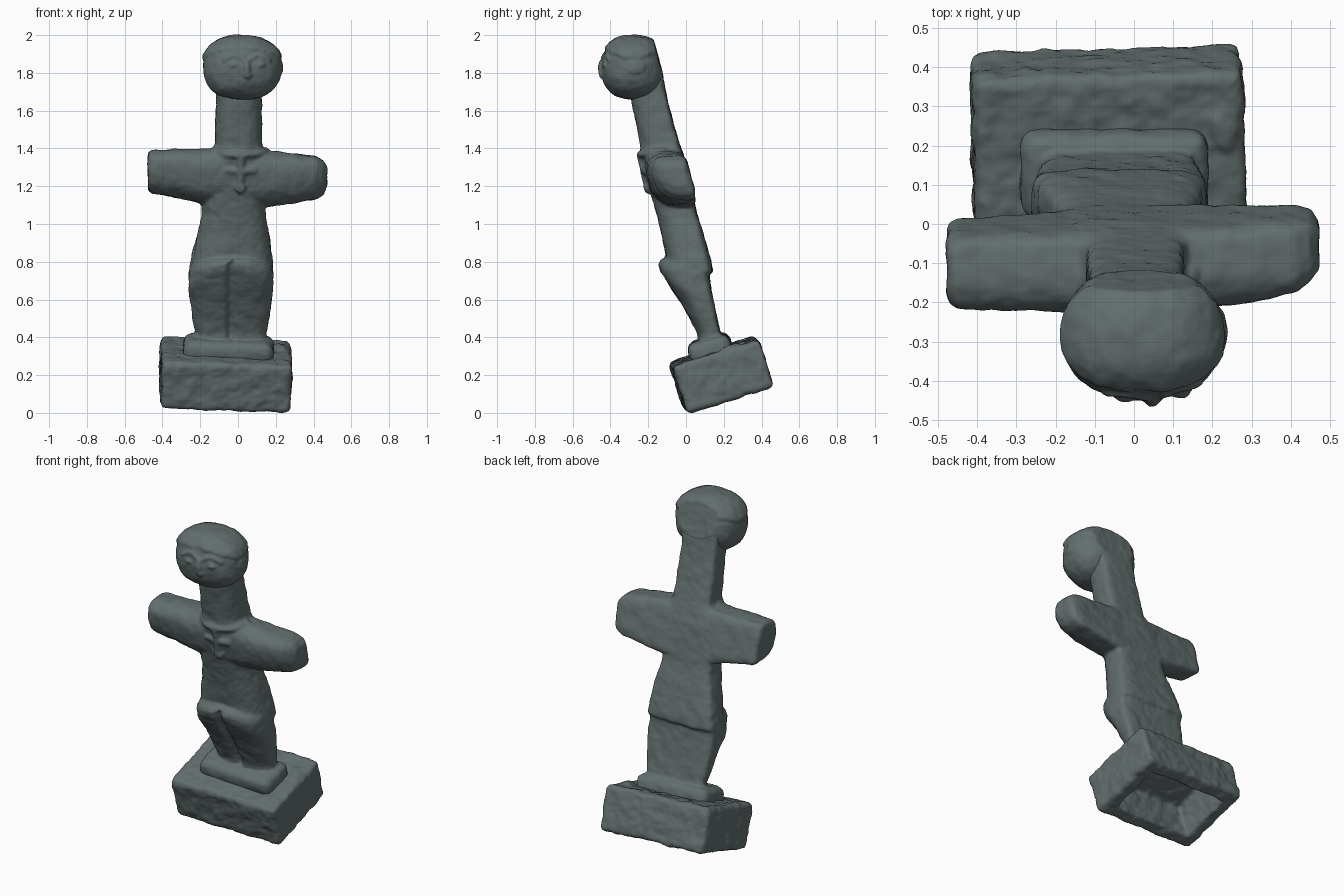
import bpy, bmesh, math
from mathutils import Matrix, Vector, Euler

if "Cube" in bpy.data.objects:
    bpy.data.objects.remove(bpy.data.objects["Cube"])

mat = bpy.data.materials.new("weathered_stone")
mat.diffuse_color = (0.125, 0.155, 0.155, 1)
mat.use_nodes = True
mat.node_tree.nodes["Principled BSDF"].inputs["Base Color"].default_value = mat.diffuse_color
clouds = bpy.data.textures.new("stone_grain", 'CLOUDS')
clouds.noise_scale = 0.07


def finish(bm, name, voxel, rough, smooth):
    bmesh.ops.recalc_face_normals(bm, faces=bm.faces)
    me = bpy.data.meshes.new(name)
    bm.to_mesh(me)
    bm.free()
    ob = bpy.data.objects.new(name, me)
    bpy.context.collection.objects.link(ob)
    me.materials.append(mat)
    m = ob.modifiers.new("fuse", 'REMESH')
    m.mode = 'VOXEL'
    m.voxel_size = voxel
    m.use_smooth_shade = True
    m = ob.modifiers.new("worn", 'SMOOTH')
    m.iterations = smooth
    m = ob.modifiers.new("grain", 'DISPLACE')
    m.texture = clouds
    m.strength = rough
    m.mid_level = 0.5


def loft(bm, sections, place, n=72):
    """Sections (t, side0, side1, front, back): rounded front, flat back."""
    rings = []
    for t, s0, s1, f, b in sections:
        mid, ring = b - 0.32 * (b - f), []
        for i in range(n):
            a = math.tau * i / n
            c, s = math.cos(a), math.sin(a)
            e = 2 / 2.6 if s < 0 else 2 / 5
            p = (s0 + s1) / 2 + (s1 - s0) / 2 * math.copysign(abs(c) ** e, c)
            d = (mid - f if s < 0 else b - mid) * math.copysign(abs(s) ** e, s)
            ring.append(bm.verts.new(place(t, p, mid + d, s < 0)))
        rings.append(ring)
    for r0, r1 in zip(rings, rings[1:]):
        for i in range(n):
            j = (i + 1) % n
            bm.faces.new((r0[i], r0[j], r1[j], r1[i]))
    bm.faces.new(rings[0])
    bm.faces.new(rings[-1])


def body_place(z, x, y, front):
    # leg groove and arched upper edge of the legs
    if front and z < 0.79:
        y += 0.035 * math.exp(-((x + 0.035) / 0.014) ** 2)
    if front and 0.69 < z < 0.9:
        z -= 0.04 * ((x + 0.035) / 0.21) ** 2
    return (x, y, z)


def arm_place(x, z, y, front):
    return (x, y - (z - 1.25) * 0.25, z)


def rounded_box(bm, size, matrix, offset):
    part = bmesh.ops.create_cube(bm, size=1, matrix=matrix @ Matrix.Diagonal((*size, 1)))
    edges = list({e for v in part['verts'] for e in v.link_edges})
    bmesh.ops.bevel(bm, geom=edges, offset=offset, segments=3, profile=0.5, affect='EDGES')


def blob(bm, loc, scale, rot=0):
    m = Matrix.Translation(loc) @ Matrix.Rotation(rot, 4, 'X') @ Matrix.Diagonal((*scale, 1))
    bmesh.ops.create_icosphere(bm, subdivisions=2, radius=1, matrix=m)


def bead(bm, pts, r):
    """Raised line: closely spaced balls that the remesh fuses to the surface."""
    for a, b in zip(pts, pts[1:]):
        a, b = Vector(a), Vector(b)
        steps = max(1, round((b - a).length / (r * .6)))
        for i in range(steps + 1):
            blob(bm, a.lerp(b, i / steps), (r, r, r))


# figure: legs, torso and neck as one tapering loft
body = bmesh.new()
loft(body, [
    (.30, -.23, .14, .08, .21), (.42, -.228, .152, .06, .185), (.50, -.24, .165, .02, .165),
    (.60, -.255, .18, -.04, .145), (.70, -.262, .185, -.105, .126), (.735, -.262, .187, -.125, .122),
    (.75, -.26, .187, -.135, .142), (.785, -.256, .185, -.148, .137), (.81, -.25, .184, -.138, .13),
    (.83, -.248, .182, -.106, .125), (.95, -.215, .165, -.13, .09), (1.05, -.19, .145, -.155, .06),
    (1.13, -.19, .14, -.178, .04), (1.20, -.20, .15, -.20, .028), (1.30, -.19, .16, -.22, .008),
    (1.37, -.155, .15, -.238, -.015), (1.42, -.125, .128, -.242, -.035),
    (1.65, -.115, .125, -.29, -.097), (1.80, -.115, .13, -.31, -.127),
    (1.87, -.09, .11, -.31, -.145), (1.91, -.04, .06, -.31, -.155)], body_place)
# stub arms
loft(body, [
    (-.478, 1.20, 1.35, -.16, -.03), (-.472, 1.175, 1.38, -.19, -.01), (-.45, 1.158, 1.393, -.205, 0),
    (-.30, 1.135, 1.395, -.21, .005), (-.17, 1.10, 1.40, -.215, .01), (0, 1.08, 1.40, -.213, .015),
    (.15, 1.09, 1.39, -.208, .02), (.30, 1.11, 1.372, -.195, .025), (.41, 1.13, 1.36, -.17, .03),
    (.45, 1.155, 1.34, -.145, .025), (.472, 1.20, 1.31, -.11, 0)], arm_place)
# foot slab
rounded_box(body, (.48, .23, .12), Matrix.LocRotScale(
    Vector((-.05, .128, .34)), Euler((math.radians(16), math.radians(2), 0)), None), .045)
# necklace and pendant
bead(body, [(.008 + .138 * math.cos(a), -.12 - .122 * math.sin(a), 1.39 - .025 * math.sin(a))
            for a in (math.pi * i / 20 for i in range(21))], .018)
bead(body, [(.014, -.238, 1.36), (.012, -.216, 1.25), (.012, -.202, 1.18)], .021)
bead(body, [(-.055, -.215, 1.285), (.012, -.222, 1.28), (.08, -.215, 1.285)], .02)
blob(body, (.012, -.205, 1.195), (.033, .022, .03))
finish(body, "figure_body", .009, .012, 3)

# plinth, hollow underneath
base = bmesh.new()
rounded_box(base, (.69, .48, .265), Matrix(), .025)
under = min(base.faces, key=lambda f: f.calc_center_median().z - f.calc_area())
bmesh.ops.inset_region(base, faces=[under], thickness=.08)
hole = bmesh.ops.extrude_discrete_faces(base, faces=[under])['faces'][0]
for v in hole.verts:
    v.co = Vector((v.co.x * .86, v.co.y * .82, v.co.z + .18))
# casting burr on one upper corner
blob(base, (.29, .09, .115), (.05, .08, .035))
base.transform(Matrix.LocRotScale(Vector((-.066, .187, .203)), Euler(
    (math.radians(17.3), math.radians(2), math.radians(2))), None))
finish(base, "plinth", .01, .022, 2)

# head: squarish ball with a raised hair cap and a flat back
HC, HR, P = Vector((.022, -.28, 1.825)), (.206, .166, .166), 2.35
head = bmesh.new()
bmesh.ops.create_uvsphere(head, u_segments=64, v_segments=48, radius=1)
for v in head.verts:
    k = sum(abs(c) ** P for c in v.co) ** (-1 / P)
    if v.co.z > .56 - .3 * v.co.x ** 2:
        k *= 1.06
    v.co = HC + Vector(c * r * k for c, r in zip(v.co, HR))
bmesh.ops.bisect_plane(head, geom=head.verts[:] + head.edges[:] + head.faces[:],
                       plane_co=(0, -.125, 1.80), plane_no=(0, .966, .259), clear_outer=True)
bmesh.ops.holes_fill(head, edges=[e for e in head.edges if e.is_boundary], sides=0)


def face(x, z, out=0):
    q = 1 - abs((x - HC.x) / HR[0]) ** P - abs((z - HC.z) / HR[2]) ** P
    return (x, HC.y - HR[1] * max(q, 0) ** (1 / P) - out, z)


# nose, brows, eyes and a worn lump on one side
blob(head, face(.048, 1.83), (.02, .022, .05), -.12)
blob(head, face(.05, 1.79, -.002), (.026, .022, .022))
for side in (-1, 1):
    bead(head, [face(.048 + side * (.012 + .105 * i / 8),
                     1.868 + .025 * math.sin(math.pi * i / 8), -.003) for i in range(9)], .013)
    blob(head, face(.048 + side * .07, 1.843, -.004), (.026, .014, .014))
blob(head, (.215, -.27, 1.83), (.024, .06, .05))
finish(head, "head", .008, .012, 2)
